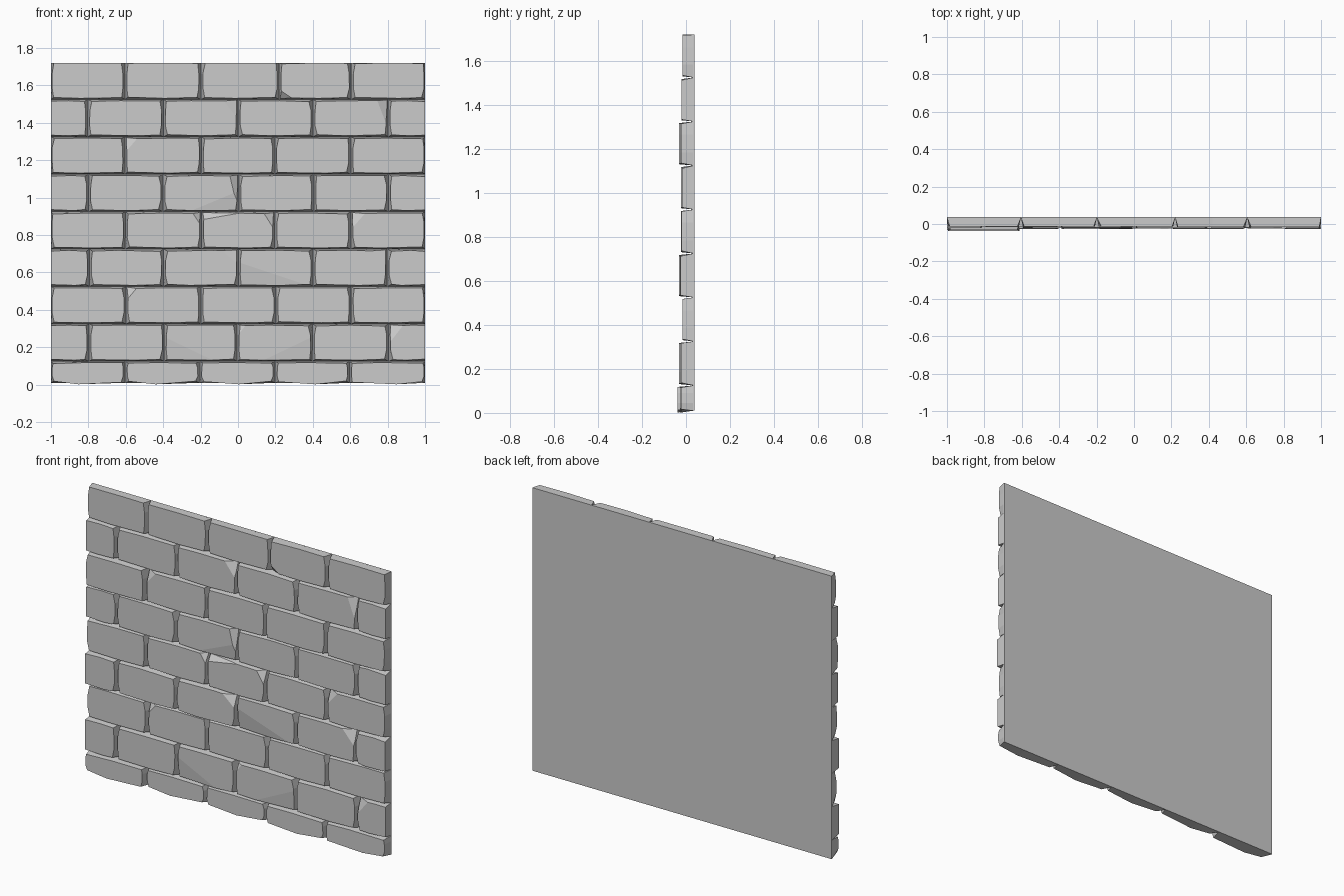
import bpy, bmesh, random
from mathutils import Vector

if "Cube" in bpy.data.objects:
    bpy.data.objects.remove(bpy.data.objects["Cube"])

random.seed(4)
R = random.uniform
BACK = 0.034          # y where neighbouring bricks meet at the bottom of a joint

grey = bpy.data.materials.new("stone_grey")
grey.diffuse_color = (0.6, 0.6, 0.6, 1)
grey.use_nodes = True
grey.node_tree.nodes["Principled BSDF"].inputs["Base Color"].default_value = grey.diffuse_color


def finish(bm, name):
    bmesh.ops.recalc_face_normals(bm, faces=bm.faces[:])
    me = bpy.data.meshes.new(name)
    bm.to_mesh(me)
    bm.free()
    me.materials.append(grey)
    bpy.context.collection.objects.link(bpy.data.objects.new(name, me))


def chip(bm, x, z, front, sx, sz, a, b, d):
    """Slice a corner off: a along x, b along z, d deep."""
    p = Vector((x - sx * a, front, z))
    q = Vector((x, front, z - sz * b))
    r = Vector((x, front + d, z))
    n = (q - p).cross(r - p).normalized()
    if n.y > 0:
        n = -n
    res = bmesh.ops.bisect_plane(bm, geom=bm.verts[:] + bm.edges[:] + bm.faces[:],
                                 plane_co=p, plane_no=n, clear_outer=True)
    edges = [e for e in res["geom_cut"] if isinstance(e, bmesh.types.BMEdge)]
    if len(edges) > 2:
        bmesh.ops.edgeloop_fill(bm, edges=edges)


def brick(name, x0, x1, z0, z1, front, ends, top, bottom, chips):
    """Tapered brick with an irregular, slightly bowed front outline."""
    w, h = x1 - x0, z1 - z0
    gl, gr = [(0.0 if e == "cut" else 0.004 if e == "edge" else 0.009) for e in ends]
    bow = [(0.0 if e == "cut" else 0.011) for e in ends]
    gt = 0.0 if top else 0.007
    gb = -0.008 if bottom else 0.006
    cb = 0.018 if bottom else 0.006
    L = lambda k: x0 + gl + bow[0] * k * R(0.5, 1.3)
    Rr = lambda k: x1 - gr - bow[1] * k * R(0.5, 1.3)
    t0, t1 = R(.35, .65), R(.35, .65)
    # pairs: front (x, z), back (x, z)
    pts = [
        ((L(1), z0 + gb + cb * R(.5, 1)), (x0, z0)),
        ((x0 + w * t0, z0 + gb), (x0 + w * t0, z0)),
        ((Rr(1), z0 + gb + cb * R(.5, 1)), (x1, z0)),
        ((Rr(.2), z0 + h * .3), (x1, z0 + h * .3)),
        ((Rr(.2), z0 + h * .7), (x1, z0 + h * .7)),
        ((Rr(1), z1 - gt - .006 * R(0, 1)), (x1, z1)),
        ((x0 + w * t1, z1 - gt), (x0 + w * t1, z1)),
        ((L(1), z1 - gt - .006 * R(0, 1)), (x0, z1)),
        ((L(.2), z0 + h * .7), (x0, z0 + h * .7)),
        ((L(.2), z0 + h * .3), (x0, z0 + h * .3)),
    ]
    bm = bmesh.new()
    f = [bm.verts.new((p[0][0], front, p[0][1])) for p in pts]
    k = [bm.verts.new((p[1][0], BACK, p[1][1])) for p in pts]
    bm.faces.new(f)
    bm.faces.new(k[::-1])
    n = len(pts)
    for i in range(n):
        j = (i + 1) % n
        bm.faces.new((f[i], k[i], k[j], f[j]))
    for sx, sz, a, b, d in chips:
        chip(bm, x1 - .008 if sx > 0 else x0 + .008,
             z1 - .007 if sz > 0 else z0 + .007, front, sx, sz, a, b, d)
    finish(bm, name)


# Course heights, front depth of the leftmost brick in each course
zs = [0.01, 0.125, 0.325, 0.525, 0.725, 0.925, 1.125, 1.325, 1.525, 1.72]
depth = [-.038, -.031, -.016, -.031, -.021, -.021, -.032, -.021, -.014]

# Broken corners: (course, brick) -> (side x, side z, length, height, depth)
chips = {
    (8, 3): [(-1, -1, .06, .04, .03)],
    (7, 2): [(1, 1, .07, .09, .03)],
    (7, 4): [(1, 1, .05, .13, .03)],
    (6, 1): [(-1, 1, .06, .07, .03)],
    (5, 2): [(1, 1, .04, .17, .03), (1, -1, .24, .1, .012)],
    (4, 1): [(1, 1, .04, .06, .03)],
    (4, 2): [(1, 1, .05, .08, .03), (-1, 1, .2, .035, .03)],
    (4, 4): [(-1, 1, .07, .08, .03)],
    (3, 2): [(1, 1, .08, .07, .03)],
    (3, 3): [(-1, -1, .36, .12, .014)],
    (3, 4): [(1, 1, .08, .09, .03)],
    (2, 1): [(-1, 1, .05, .06, .03)],
    (1, 2): [(-1, -1, .25, .12, .01)],
    (1, 3): [(-1, 1, .04, .05, .02), (1, -1, .25, .12, .01)],
    (1, 5): [(-1, 1, .07, .09, .03)],
}

# Brick courses in running bond
for r in range(9):
    odd = r % 2
    joints = [-.8, -.4, 0, .4, .8] if odd else [-.6, -.2, .2, .6]
    joints = [j + R(-.006, .006) for j in joints]
    if r == 8:
        joints[2] = .22
    xs = [-1] + joints + [1]
    end = "cut" if odd else "edge"
    for c in range(len(xs) - 1):
        front = depth[r] if c == 0 else max(depth[r], -.024) + R(-.003, .004)
        ends = (end if c == 0 else "", end if c == len(xs) - 2 else "")
        brick(f"brick_{r + 1}_{c + 1}", xs[c], xs[c + 1], zs[r], zs[r + 1], front,
              ends, r == 8, r == 0, chips.get((r, c), []))

# Flat backing panel
bm = bmesh.new()
bmesh.ops.create_cube(bm, size=1)
for v in bm.verts:
    v.co = (v.co.x * 2, .035 + v.co.y * .006, .865 + v.co.z * 1.71)
finish(bm, "backing_panel")
